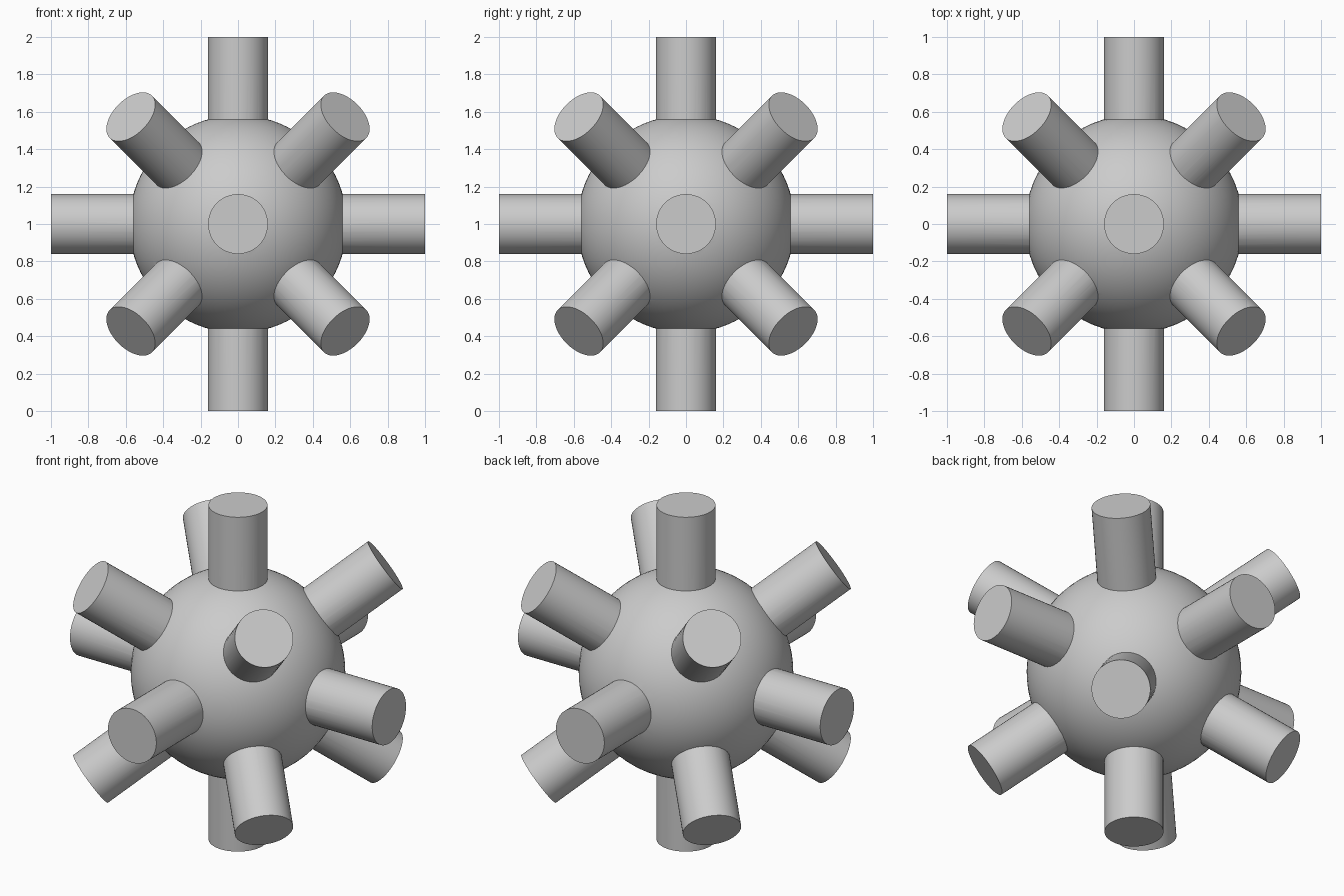
import bpy, bmesh, math
from itertools import product
from mathutils import Vector, Matrix

if "Cube" in bpy.data.objects:
    bpy.data.objects.remove(bpy.data.objects["Cube"])

CENTER = Vector((0, 0, 1))
BALL_R = 0.582
PEG_R = 0.16
INNER = 0.45          # pegs start inside the ball

grey = bpy.data.materials.new("plain grey")
grey.diffuse_color = (0.6, 0.6, 0.6, 1)
grey.use_nodes = True
grey.node_tree.nodes["Principled BSDF"].inputs["Base Color"].default_value = grey.diffuse_color


def make_object(name, bm):
    mesh = bpy.data.meshes.new(name)
    bm.to_mesh(mesh)
    bm.free()
    mesh.materials.append(grey)
    obj = bpy.data.objects.new(name, mesh)
    bpy.context.collection.objects.link(obj)
    return obj


def add_peg(bm, direction, reach):
    d = Vector(direction).normalized()
    turn = d.to_track_quat('Z', 'Y').to_matrix().to_4x4()
    place = Matrix.Translation(CENTER + d * (INNER + reach) / 2) @ turn
    bmesh.ops.create_cone(bm, cap_ends=True, segments=48, radius1=PEG_R,
                          radius2=PEG_R, depth=reach - INNER, matrix=place)


# Central ball
bm = bmesh.new()
bmesh.ops.create_uvsphere(bm, u_segments=64, v_segments=40, radius=BALL_R,
                          matrix=Matrix.Translation(CENTER))
ball = make_object("ball_with_pegs", bm)

# Pegs along the six axes and the eight cube diagonals
bm = bmesh.new()
for axis in range(3):
    for sign in (-1, 1):
        direction = [0, 0, 0]
        direction[axis] = sign
        add_peg(bm, direction, 1.0)
for corner in product((-1, 1), repeat=3):
    add_peg(bm, corner, 0.993)
pegs = make_object("pegs", bm)

# Fuse pegs and ball into one skin
fuse = ball.modifiers.new("fuse", 'BOOLEAN')
fuse.operation = 'UNION'
fuse.solver = 'EXACT'
fuse.object = pegs
bpy.context.view_layer.objects.active = ball
ball.select_set(True)
bpy.ops.object.modifier_apply(modifier=fuse.name)
bpy.data.objects.remove(pegs)

# Round surfaces smooth, rims and joints crisp
bpy.ops.object.shade_smooth_by_angle(angle=math.radians(30))
